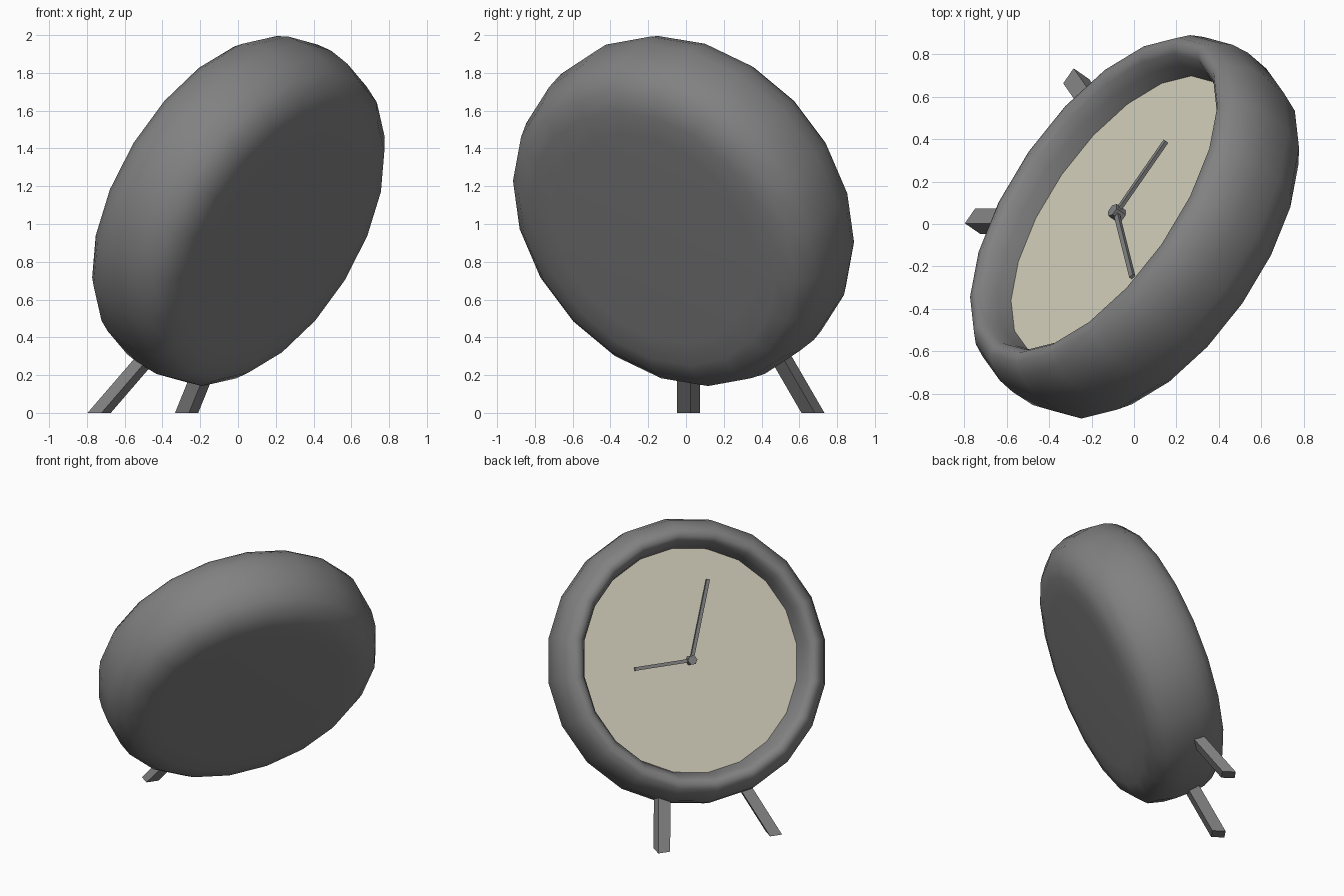
import bpy, bmesh, math
from mathutils import Vector, Matrix

if "Cube" in bpy.data.objects:
    bpy.data.objects.remove(bpy.data.objects["Cube"])

# Tilted clock frame: u = right, v = up, w = out of the dial
w = Vector((-0.735, 0.51, 0.445)).normalized()
u = Vector((-w.y, w.x, 0)).normalized()
v = w.cross(u)
FRAME = Matrix((u, v, w)).transposed().to_4x4()
FRAME.translation = Vector((0.005, -0.008, 1.077))
SIDES = 20
DARK = (.22, .22, .22, 1)
CREAM = (.645, .616, .494, 1)


def make(name, bm, matrix=Matrix(), smooth=None, color=DARK):
    bmesh.ops.recalc_face_normals(bm, faces=bm.faces)
    mesh = bpy.data.meshes.new(name)
    bm.to_mesh(mesh)
    bm.free()
    mesh.transform(matrix)
    ob = bpy.data.objects.new(name, mesh)
    bpy.context.collection.objects.link(ob)
    mat = bpy.data.materials.new(name + "_paint")
    mat.diffuse_color = color
    mat.use_nodes = True
    mat.node_tree.nodes["Principled BSDF"].inputs["Base Color"].default_value = mat.diffuse_color
    mesh.materials.append(mat)
    if smooth:
        bpy.ops.object.select_all(action='DESELECT')
        ob.select_set(True)
        bpy.context.view_layer.objects.active = ob
        bpy.ops.object.shade_smooth_by_angle(angle=math.radians(smooth))
    return ob


def ring(bm, r, t, sides=SIDES):
    step = math.tau / sides
    lean = min(t, 0)  # the back of the case sags slightly off axis
    return [bm.verts.new((r * math.cos(i * step) - .04 * lean,
                          r * math.sin(i * step) + .06 * lean, t))
            for i in range(sides)]


def bridge(bm, a, b):
    for i in range(len(a)):
        j = (i + 1) % len(a)
        bm.faces.new((a[i], a[j], b[j], b[i]))


# Case: lathed shell from flat back, around the rim, down to the dial
profile = [(.62, -.313), (.75, -.308), (.85, -.282), (.927, -.21), (.964, -.10),
           (.972, .03), (.962, .12), (.931, .19), (.888, .24), (.845, .25),
           (.81, .22), (.785, .16), (.768, .088)]
bm = bmesh.new()
rings = [ring(bm, r, t) for r, t in profile]
for a, b in zip(rings, rings[1:]):
    bridge(bm, a, b)
bm.faces.new(rings[0])
make("case", bm, FRAME, smooth=60)

# Dial
bm = bmesh.new()
bm.faces.new(ring(bm, .769, .088))
dial = make("dial", bm, FRAME, color=CREAM)
if dial.data.polygons[0].normal.dot(w) < 0:
    dial.data.flip_normals()

# Hub
bm = bmesh.new()
low, high = ring(bm, .034, .08, 6), ring(bm, .034, .145, 6)
bridge(bm, low, high)
bm.faces.new(low)
bm.faces.new(high)
make("hub", bm, FRAME)


# Hands: thin bars from the hub outwards
def hand(name, x, y, t):
    length = math.hypot(x, y)
    bm = bmesh.new()
    bmesh.ops.create_cube(bm, size=1)
    place = (Matrix.Translation((0, 0, t)) @ Matrix.Rotation(math.atan2(y, x), 4, 'Z')
             @ Matrix.Translation((length / 2, 0, 0)) @ Matrix.Diagonal((length, .024, .018, 1)))
    make(name, bm, FRAME @ place)


hand("minute_hand", .205, .525, .12)
hand("hour_hand", -.41, 0, .12)


# Legs: slanted square posts cut level at the floor
def leg(name, foot, top):
    along = Vector((u.x, u.y, 0)) * .043
    across = Vector((w.x, w.y, 0)).normalized() * .045
    bm = bmesh.new()
    loops = []
    for p in (Vector(foot), Vector(top)):
        loops.append([bm.verts.new(p + along * a + across * b)
                      for a, b in ((1, 1), (-1, 1), (-1, -1), (1, -1))])
    bridge(bm, *loops)
    for loop in loops:
        bm.faces.new(loop)
    make(name, bm)


leg("left_leg", (-.735, .013, 0), (-.39, .013, .40))
leg("right_leg", (-.272, .672, 0), (-.11, .44, .40))
